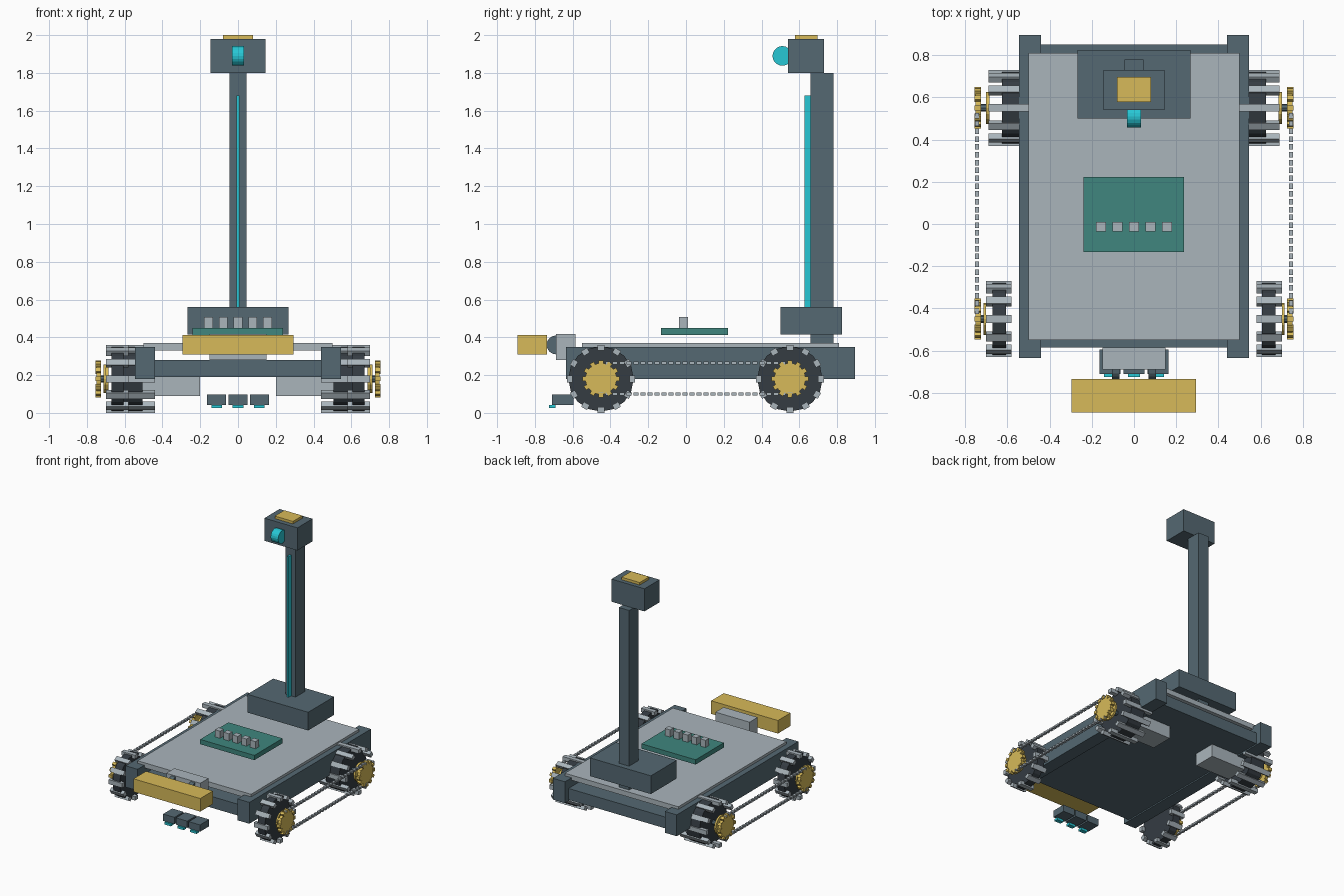
import bpy, math
from mathutils import Matrix

if "Cube" in bpy.data.objects:
    bpy.data.objects.remove(bpy.data.objects["Cube"])

def mat(name, r, g, b):
    m = bpy.data.materials.new(name)
    m.diffuse_color = (r, g, b, 1)
    m.use_nodes = True
    m.node_tree.nodes["Principled BSDF"].inputs["Base Color"].default_value = m.diffuse_color
    return m

SLATE = mat("slate", 0.09, 0.14, 0.17)
LIGHT = mat("light_metal", 0.40, 0.46, 0.50)
GOLD = mat("gold", 0.68, 0.49, 0.10)
CYAN = mat("cyan", 0.02, 0.57, 0.66)
TEAL = mat("teal", 0.05, 0.24, 0.21)
RUBBER = mat("rubber", 0.035, 0.045, 0.055)

def box(name, x, y, z, m):
    """Box from (min, max) pairs on each axis."""
    bpy.ops.mesh.primitive_cube_add(size=1)
    o = bpy.context.object
    o.name = name
    o.data.transform(Matrix.Diagonal((x[1] - x[0], y[1] - y[0], z[1] - z[0], 1)))
    o.location = [(a + b) / 2 for a, b in (x, y, z)]
    o.data.materials.append(m)
    return o

def disc(name, x, y, z, r, m, sides=16):
    """Cylinder along x."""
    bpy.ops.mesh.primitive_cylinder_add(vertices=sides, radius=r, depth=abs(x[1] - x[0]))
    o = bpy.context.object
    o.name = name
    o.data.transform(Matrix.Rotation(math.pi / 2, 4, 'Y'))
    o.location = ((x[0] + x[1]) / 2, y, z)
    o.data.materials.append(m)
    return o

def ring(name, x, y, z, r, tang, rad, n, m):
    """Boxes spaced around an x axis (treads, sprocket teeth)."""
    for i in range(n):
        a = 2 * math.pi * i / n
        o = box(name, x, (-tang / 2, tang / 2), (-rad / 2, rad / 2), m)
        o.location = (o.location.x, y - r * math.sin(a), z + r * math.cos(a))
        o.rotation_euler.x = a

# chassis
box("chassis_pan", (-.44, .44), (-.585, .85), (.19, .28), SLATE)
box("deck", (-.5, .5), (-.55, .81), (.33, .37), LIGHT)

WZ = .18
for s, side in ((1, "right"), (-1, "left")):
    def sx(a, b):
        return tuple(sorted((s * a, s * b)))
    box(side + "_rail", sx(.44, .545), (-.635, .895), (.18, .35), SLATE)
    box(side + "_motor", sx(.2, .505), (.46, .64), (.09, .2), LIGHT)
    # wheels: centre y, tyre, tread and hub cap extents along x
    for pos, y, tyre, tread, cap in (
            ("front", -.45, (.607, .67), (.58, .70), (.70, .712)),
            ("rear", .55, (.505, .625), (.44, .69), (.685, .70))):
        n = side + "_" + pos
        disc(n + "_tyre", sx(*tyre), y, WZ, .173, RUBBER)
        ring(n + "_tread", sx(*tread), y, WZ, .165, .036, .03, 12, LIGHT)
        disc(n + "_hub_cap", sx(*cap), y, WZ, .076, GOLD)
        disc(n + "_axle", sx(tyre[1], .73), y, WZ, .018, SLATE, 8)
        disc(n + "_sprocket", sx(.725, .75), y, WZ, .083, GOLD, 24)
        ring(n + "_sprocket_tooth", sx(.725, .755), y, WZ, .086, .024, .024, 12, GOLD)
    # drive chain
    for z in (.1, .265):
        for i in range(28):
            y = -.45 + i / 27
            box(side + "_chain_link", sx(.733, .754), (y - .013, y + .013),
                (z - .008, z + .008), LIGHT)
    # bumper damper
    disc(side + "_bumper_damper", sx(.068, .104), -.688, .36, .05, SLATE)

# mast and sensor head
box("mast_base", (-.268, .268), (.5, .825), (.415, .56), SLATE)
box("mast", (-.045, .045), (.66, .78), (.37, 1.8), SLATE)
box("mast_light_strip", (-.007, .007), (.628, .662), (.56, 1.68), CYAN)
box("sensor_head", (-.145, .145), (.54, .73), (1.8, 1.98), SLATE)
box("head_cap", (-.08, .08), (.577, .697), (1.98, 2.0), GOLD)
disc("camera_lens", (-.033, .033), .51, 1.89, .052, CYAN, 20)

# control panel
box("control_panel", (-.24, .237), (-.133, .222), (.412, .45), TEAL)
for i in range(5):
    x = (i - 2) * .078
    box("panel_button", (x - .023, x + .023), (-.036, .01), (.45, .507), LIGHT)

# front bumper
box("bumper_mount", (-.15, .15), (-.688, -.585), (.28, .417), LIGHT)
box("bumper", (-.295, .293), (-.893, -.735), (.308, .412), GOLD)

# floor sensors
for i in (-1, 0, 1):
    x = i * .113
    box("floor_sensor", (x - .05, x + .05), (-.71, -.595), (.043, .097), SLATE)
    box("floor_sensor_eye", (x - .028, x + .028), (-.724, -.692), (.025, .043), CYAN)
